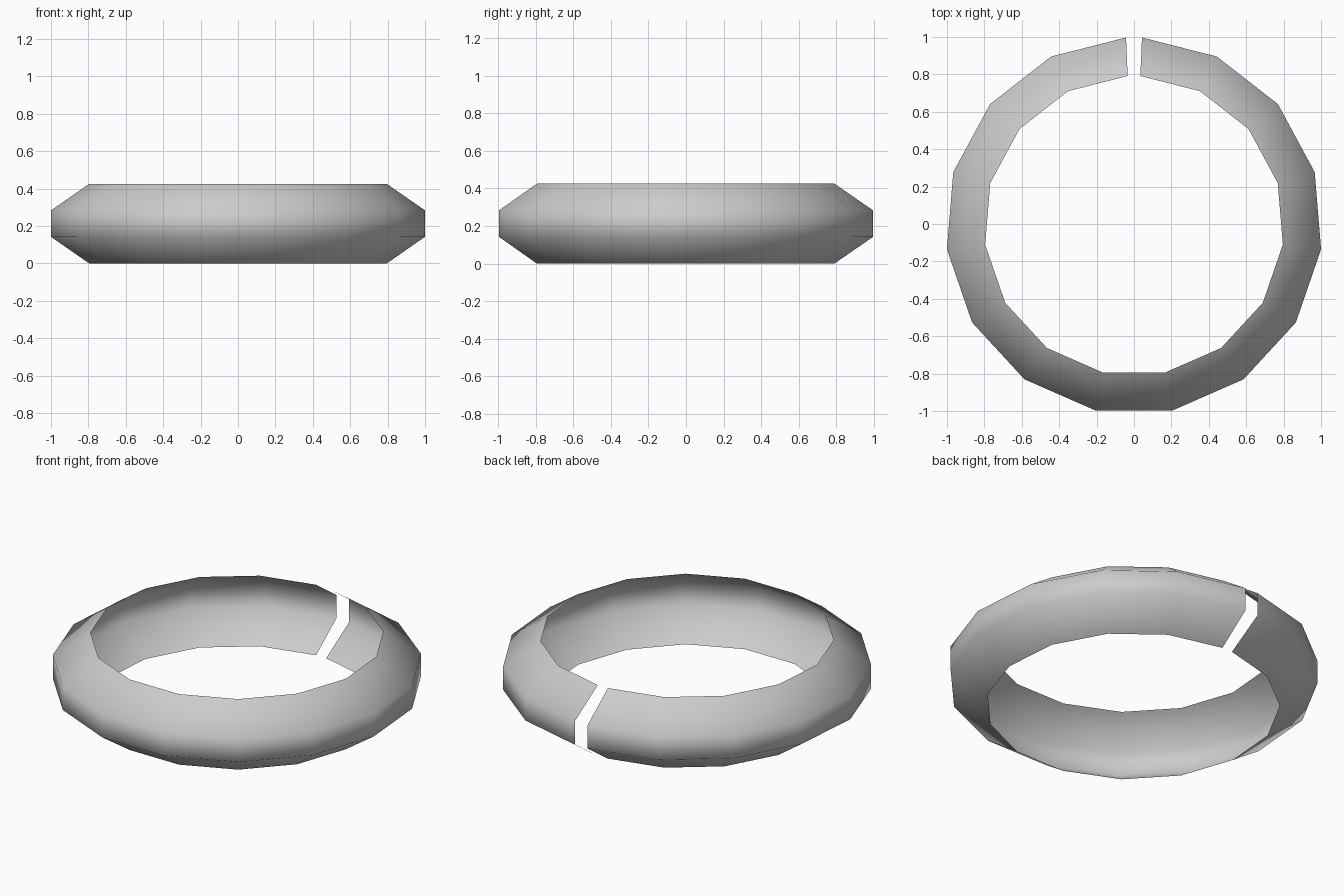
import bpy, bmesh
from math import radians, cos, sin

# Remove the default cube
cube = bpy.data.objects.get("Cube")
if cube:
    bpy.data.objects.remove(cube, do_unlink=True)

# Plain grey finish
grey = bpy.data.materials.new("light_grey")
grey.use_nodes = True
colour = (0.6, 0.6, 0.6, 1.0)
grey.diffuse_color = colour
grey.node_tree.nodes["Principled BSDF"].inputs["Base Color"].default_value = colour

# Bevelled band profile (radius, height), open towards the inside
profile = [(0.802, 0.0), (1.008, 0.142), (1.008, 0.283), (0.802, 0.425)]
segments = 15
half_gap = radians(2.42)          # narrow split at the back
start = radians(90) + half_gap
sweep = radians(360) - 2 * half_gap
centre_y = -0.01

# Sweep the profile around the vertical axis, leaving the split open
bm = bmesh.new()
rings = []
for i in range(segments + 1):
    a = start + sweep * i / segments
    rings.append([bm.verts.new((r * cos(a), r * sin(a) + centre_y, z)) for r, z in profile])
for near, far in zip(rings, rings[1:]):
    for j in range(len(profile) - 1):
        face = bm.faces.new((near[j], far[j], far[j + 1], near[j + 1]))
        face.smooth = True

mesh = bpy.data.meshes.new("split_ring_band")
bm.to_mesh(mesh)
bm.free()
mesh.materials.append(grey)
band = bpy.data.objects.new("split_ring_band", mesh)
bpy.context.collection.objects.link(band)
